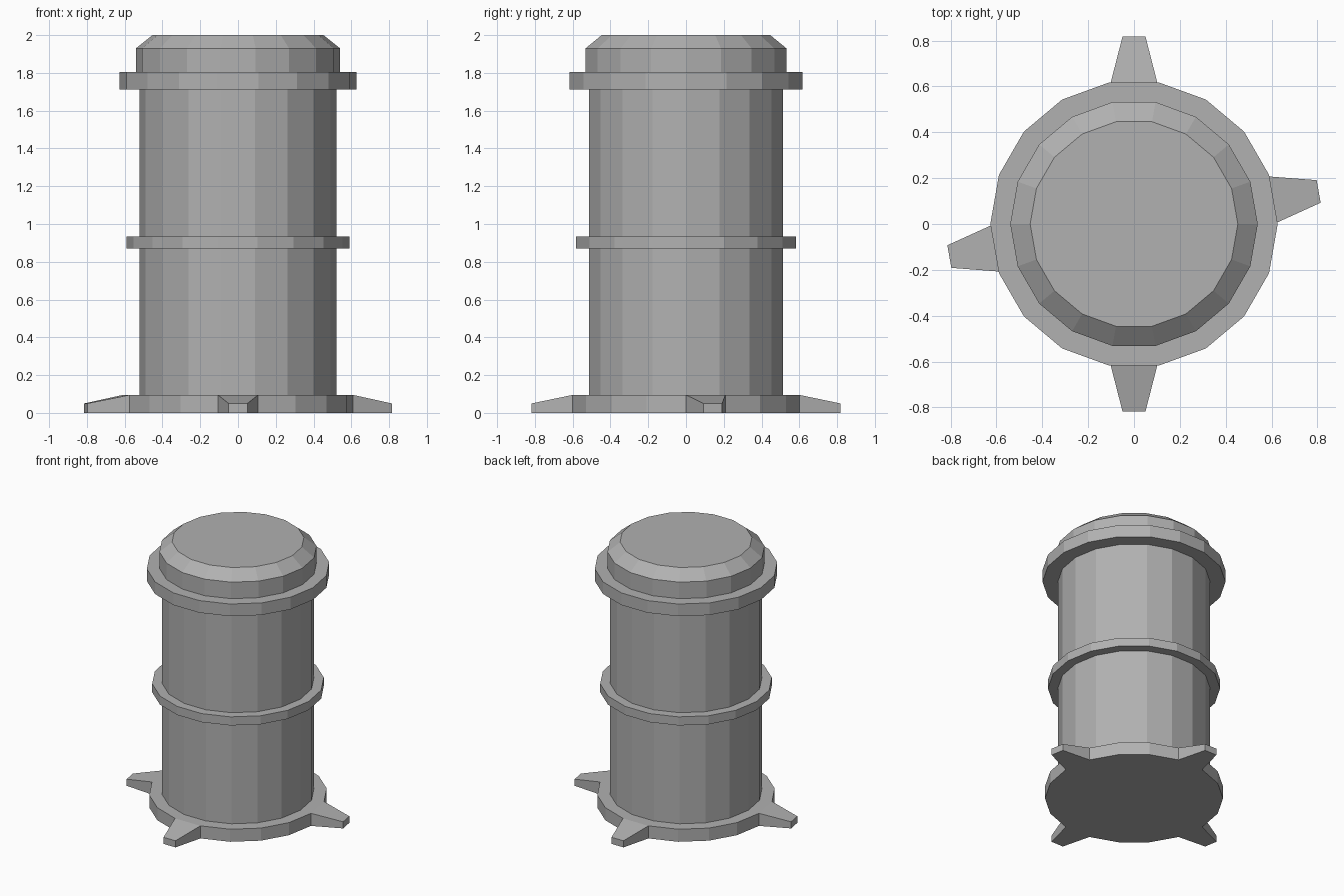
import bpy, bmesh
from math import radians, cos, sin
from mathutils import Vector

if "Cube" in bpy.data.objects:
    bpy.data.objects.remove(bpy.data.objects["Cube"])

SIDES = 18
# (radius, height) outline from the base rim to the lid
PROFILE = [(0.61, 0), (0.61, 0.095), (0.522, 0.095),            # base
           (0.522, 0.87), (0.59, 0.87), (0.59, 0.935), (0.522, 0.935),  # middle hoop
           (0.522, 1.713), (0.627, 1.713), (0.627, 1.805), (0.54, 1.805),  # upper rim
           (0.54, 1.93), (0.453, 2.0)]                         # bevelled lid
FOOT_ANGLES = (10, 90, 190, 270)

bm = bmesh.new()
step = 360 / SIDES

# Barrel body: rings of the profile bridged with quads
rings = []
for r, z in PROFILE:
    rings.append([bm.verts.new((r * cos(radians(i * step)), r * sin(radians(i * step)), z))
                  for i in range(SIDES)])
base_faces = []
for k, (a, b) in enumerate(zip(rings, rings[1:])):
    for i in range(SIDES):
        j = (i + 1) % SIDES
        f = bm.faces.new((a[i], a[j], b[j], b[i]))
        if k == 0:
            base_faces.append(f)
bm.faces.new(rings[0][::-1])
bm.faces.new(rings[-1])

# Feet: extrude four base faces outward, tapering in width and height
for angle in FOOT_ANGLES:
    face = base_faces[int(angle // step)]
    out = Vector((cos(radians(angle)), sin(radians(angle)), 0))
    side = Vector((-out.y, out.x, 0))
    tip = bmesh.ops.extrude_discrete_faces(bm, faces=[face])["faces"][0]
    for v in tip.verts:
        s = 0.05 if v.co.dot(side) > 0 else -0.05
        z = 0.05 if v.co.z > 0.01 else 0
        v.co = out * 0.818 + side * s + Vector((0, 0, z))

bmesh.ops.recalc_face_normals(bm, faces=bm.faces)
mesh = bpy.data.meshes.new("barrel")
bm.to_mesh(mesh)
bm.free()
barrel = bpy.data.objects.new("barrel", mesh)
bpy.context.collection.objects.link(barrel)

# Dark grey metal
metal = bpy.data.materials.new("dark_grey")
metal.diffuse_color = (0.44, 0.44, 0.44, 1)
metal.use_nodes = True
metal.node_tree.nodes["Principled BSDF"].inputs["Base Color"].default_value = metal.diffuse_color
mesh.materials.append(metal)
